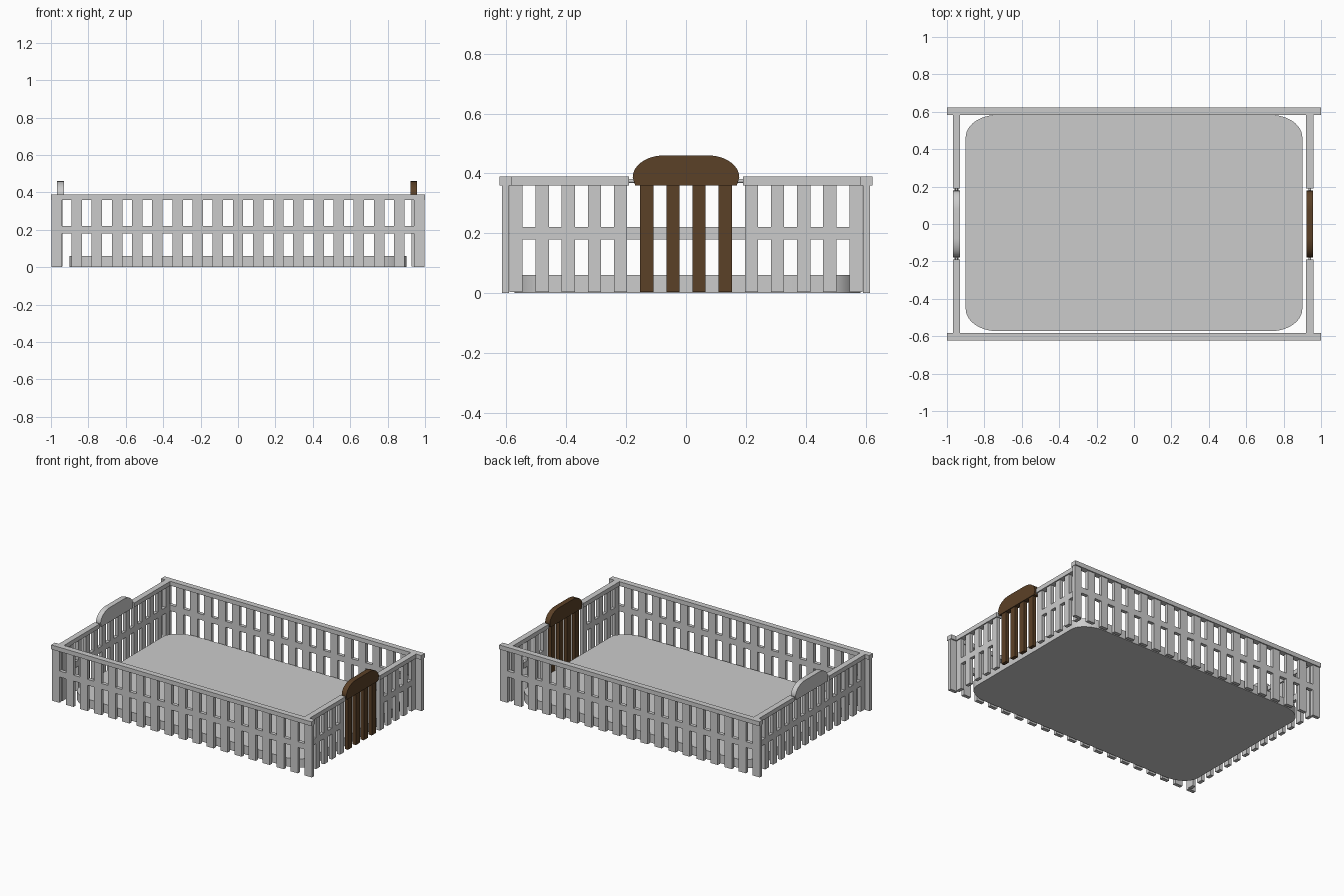
import bpy, bmesh, math

if "Cube" in bpy.data.objects:
    bpy.data.objects.remove(bpy.data.objects["Cube"])

brown = bpy.data.materials.new("brown_wood")
brown.diffuse_color = (0.105, 0.052, 0.02, 1)
brown.use_nodes = True
brown.node_tree.nodes["Principled BSDF"].inputs["Base Color"].default_value = brown.diffuse_color


def box(bm, x0, x1, y0, y1, z0, z1):
    r = bmesh.ops.create_cube(bm, size=1)
    for v in r["verts"]:
        v.co.x = x0 if v.co.x < 0 else x1
        v.co.y = y0 if v.co.y < 0 else y1
        v.co.z = z0 if v.co.z < 0 else z1


def finish(bm, name, mat=None):
    bmesh.ops.recalc_face_normals(bm, faces=bm.faces[:])
    me = bpy.data.meshes.new(name)
    bm.to_mesh(me)
    bm.free()
    ob = bpy.data.objects.new(name, me)
    bpy.context.collection.objects.link(ob)
    if mat:
        me.materials.append(mat)
    bpy.context.view_layer.objects.active = ob
    bpy.ops.object.select_all(action='DESELECT')
    ob.select_set(True)
    bpy.ops.object.shade_smooth_by_angle(angle=math.radians(35))
    return ob


def prism(bm, points, offset):
    f = bm.faces.new([bm.verts.new(p) for p in points])
    r = bmesh.ops.extrude_face_region(bm, geom=[f])
    bmesh.ops.translate(bm, vec=offset,
                        verts=[g for g in r["geom"] if isinstance(g, bmesh.types.BMVert)])


RAIL, SLAT = 0.02, 0.012          # half thicknesses
Z_MID0, Z_MID1, Z_RAIL, Z_TOP = 0.18, 0.221, 0.36, 0.39

# long front and back fences
for name, y in (("front_fence", -0.603), ("back_fence", 0.603)):
    bm = bmesh.new()
    box(bm, -1, 1, y - RAIL, y + RAIL, Z_RAIL, Z_TOP)
    box(bm, -0.97, 0.97, y - SLAT, y + SLAT, Z_MID0, Z_MID1)
    for i in range(19):
        x = -0.97 + i * 1.94 / 18
        box(bm, x - 0.028, x + 0.028, y - SLAT, y + SLAT, 0, Z_RAIL)
    finish(bm, name)

# short side fences, each with an arched gate in the middle
for side, cx, mat in (("left", -0.949, None), ("right", 0.94, brown)):
    fence, gate = bmesh.new(), bmesh.new()
    for i in range(14):
        y = -0.568 + i * 1.136 / 13
        box(gate if 5 <= i <= 8 else fence, cx - SLAT, cx + SLAT,
            y - 0.022, y + 0.022, 0.003, Z_RAIL)
    for s in (-1, 1):
        a, b = sorted((s * 0.19, s * 0.585))
        box(fence, cx - RAIL, cx + RAIL, a, b, Z_RAIL, Z_TOP)
        a, b = sorted((s * 0.215 if mat else 0, s * 0.58))
        box(fence, cx - SLAT, cx + SLAT, a, b, Z_MID0, Z_MID1)
    finish(fence, side + "_fence")

    # arched gate top
    x0 = cx - 0.018
    pts = [(x0, -0.17, Z_RAIL), (x0, 0.17, Z_RAIL)]
    for s in (1, -1):
        for k in range(13):
            t = math.pi / 2 * (k if s > 0 else 12 - k) / 12
            pts.append((x0, s * (0.075 + 0.103 * math.cos(t)), 0.387 + 0.073 * math.sin(t)))
    prism(gate, pts, (0.036, 0, 0))
    finish(gate, side + "_gate", mat)

    # hinge pins joining gate and rail
    pins = bmesh.new()
    for s in (-1, 1):
        n = 12
        prism(pins, [(cx + 0.007 * math.cos(2 * math.pi * k / n), s * 0.182 - 0.012,
                      0.375 + 0.007 * math.sin(2 * math.pi * k / n)) for k in range(n)],
              (0, 0.024, 0))
    finish(pins, side + "_gate_pins")

# floor slab with elliptical corners
bm = bmesh.new()
hx, hy, rx, ry, n = 0.9, 0.578, 0.17, 0.12, 12
pts = []
for q, (sx, sy) in enumerate(((1, 1), (-1, 1), (-1, -1), (1, -1))):
    for k in range(n + 1):
        t = math.pi / 2 * (q + k / n)
        pts.append((sx * (hx - rx) + rx * math.cos(t),
                    0.005 + sy * (hy - ry) + ry * math.sin(t), 0))
prism(bm, pts, (0, 0, 0.06))
finish(bm, "floor_slab")
